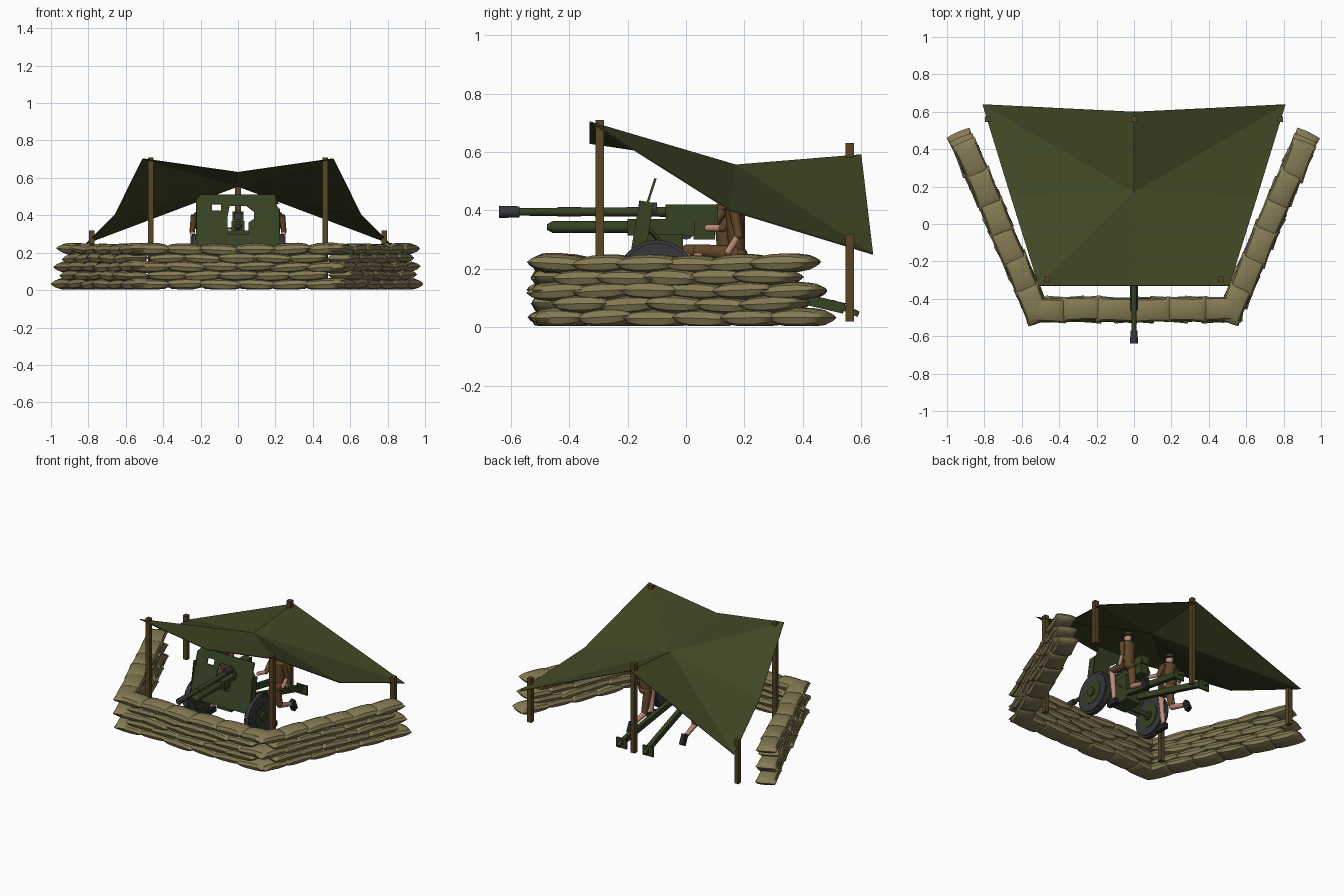
import bpy, bmesh, math, random
from mathutils import Vector, Matrix

if "Cube" in bpy.data.objects:
    bpy.data.objects.remove(bpy.data.objects["Cube"])
random.seed(4)

def material(name, r, g, b):
    m = bpy.data.materials.new(name)
    m.diffuse_color = (r, g, b, 1)
    m.use_nodes = True
    m.node_tree.nodes["Principled BSDF"].inputs["Base Color"].default_value = m.diffuse_color
    return m

SAND = material("sandbag_tan", .235, .195, .088)
TARP = material("canvas_green", .052, .062, .018)
GUN = material("gun_green", .036, .054, .017)
WOOD = material("post_brown", .095, .058, .018)
DARK = material("rubber_grey", .04, .04, .044)
CLOTH = material("uniform_brown", .12, .062, .022)
SKIN = material("skin", .50, .26, .19)
HAT = material("helmet_green", .045, .05, .022)
BOOT = material("boot_black", .02, .018, .018)

def finish(name, bm, mat, smooth=True):
    bmesh.ops.recalc_face_normals(bm, faces=bm.faces[:])
    me = bpy.data.meshes.new(name)
    bm.to_mesh(me)
    bm.free()
    me.materials.append(mat)
    if smooth:
        me.polygons.foreach_set("use_smooth", [True] * len(me.polygons))
        me.set_sharp_from_angle(angle=math.radians(40))
    ob = bpy.data.objects.new(name, me)
    bpy.context.collection.objects.link(ob)
    return ob

def aim(p, q):
    d = Vector(q) - Vector(p)
    rot = d.to_track_quat('Z', 'Y').to_matrix().to_4x4()
    return Matrix.Translation((Vector(p) + Vector(q)) / 2) @ rot, d.length

def tube(name, p, q, r1, r2, mat, n=12):
    bm = bmesh.new()
    m, length = aim(p, q)
    bmesh.ops.create_cone(bm, cap_ends=True, segments=n, radius1=r1, radius2=r2, depth=length, matrix=m)
    return finish(name, bm, mat)

def beam(name, p, q, w, h, mat):
    bm = bmesh.new()
    m, length = aim(p, q)
    bmesh.ops.create_cube(bm, size=1, matrix=m @ Matrix.Diagonal((w, h, length, 1)))
    return finish(name, bm, mat, False)

def box(name, lo, hi, mat):
    lo, hi = Vector(lo), Vector(hi)
    bm = bmesh.new()
    bmesh.ops.create_cube(bm, size=1, matrix=Matrix.Translation((lo + hi) / 2) @ Matrix.Diagonal((*(hi - lo), 1)))
    return finish(name, bm, mat, False)

def ball(name, c, s, mat, half=False):
    bm = bmesh.new()
    bmesh.ops.create_uvsphere(bm, u_segments=12, v_segments=8, radius=1)
    if half:
        bmesh.ops.bisect_plane(bm, geom=bm.verts[:] + bm.edges[:] + bm.faces[:],
                               plane_co=(0, 0, 0), plane_no=(0, 0, -1), clear_outer=True)
    bmesh.ops.transform(bm, matrix=Matrix.Translation(c) @ Matrix.Diagonal((*s, 1)), verts=bm.verts[:])
    return finish(name, bm, mat)

# Sandbags: two bulging sheets joined in a pinched seam
def add_bag(bm, c, angle, L, W, H, nu=8, nv=6):
    m = (Matrix.Translation(c) @ Matrix.Rotation(angle, 4, 'Z')
         @ Matrix.Rotation(random.uniform(-.06, .06), 4, 'Y'))
    new = []
    for side in (1, -1):
        rows = []
        for i in range(nu + 1):
            u = math.sin((i / nu - .5) * math.pi)
            row = []
            for j in range(nv + 1):
                v = math.sin((j / nv - .5) * math.pi)
                t = math.sqrt(max(0, (1 - abs(u) ** 2.6) * (1 - v ** 4)))
                p = Vector((u * L / 2 * (1 - .05 * v * v), v * W / 2 * (1 - .07 * (1 - u * u)), side * t * H / 2))
                p = m @ p
                p.z = max(p.z, .004)
                row.append(bm.verts.new(p))
            rows.append(row)
            new += row
        for i in range(nu):
            for j in range(nv):
                bm.faces.new((rows[i][j], rows[i + 1][j], rows[i + 1][j + 1], rows[i][j + 1]))
    bmesh.ops.remove_doubles(bm, verts=new, dist=.0006)

def wall(name, a, b, count, taper):
    a, b = Vector(a), Vector(b)
    d = (b - a).normalized()
    ang = math.atan2(d.y, d.x)
    step = (b - a).length / count
    bm = bmesh.new()
    for layer in range(5):
        shift = .5 if layer % 2 else 0
        n = count if (shift == 0 or taper == 0) else count - 1
        if taper == 0 and shift:
            n = count - 1
        for k in range(n):
            c = a + d * step * (k + .5 + shift)
            c += Vector((-d.y, d.x)) * random.uniform(-.006, .006) - d * taper * layer * (k / count)
            add_bag(bm, (c.x, c.y, .032 + layer * .046 + random.uniform(-.003, .004)), ang + random.uniform(-.05, .05),
                    step * random.uniform(1.12, 1.25), .134, random.uniform(.06, .07))
    return finish(name, bm, SAND)

wall("front_sandbag_wall", (-.56, -.458), (.56, -.458), 6, 0)
wall("right_sandbag_wall", (.502, -.505), (.931, .477), 6, .018)
wall("left_sandbag_wall", (-.502, -.505), (-.931, .477), 6, .018)

# Canvas roof: sagging middle with folds out to the corners
bm = bmesh.new()
R = [[bm.verts.new((s * x, y if s else yc, z if s else zc)) for s in (-1, 0, 1)]
     for x, y, z, yc, zc in ((.51, -.33, .703, -.33, .63), (.66, .15, .40, .17, .555), (.81, .64, .25, .60, .59))]
mid = R[1][1]
ring = [R[0][0], R[0][1], R[0][2], R[1][2], R[2][2], R[2][1], R[2][0], R[1][0]]
for i in range(8):
    bm.faces.new((ring[i], ring[(i + 1) % 8], mid))
roof = finish("canvas_roof", bm, TARP, False)
sol = roof.modifiers.new("thickness", 'SOLIDIFY')
sol.thickness = .004
sol.offset = 0

# Posts
for s, side in ((1, "right"), (-1, "left")):
    for nm, x, y, z0, z1 in (("front", .467, -.295, .02, .71), ("back", .782, .56, .02, .32)):
        box(f"{side}_{nm}_post", (s * x - .015, y - .015, z0), (s * x + .015, y + .015, z1), WOOD)
box("centre_back_post", (-.015, .545, .02), (.015, .575, .63), WOOD)

# Gun barrel, recoil cylinder and breech
tube("muzzle_brake", (0, -.64, .395), (0, -.57, .395), .021, .019, DARK)
tube("barrel", (0, -.57, .395), (0, -.05, .395), .013, .017, GUN)
tube("barrel_sleeve", (0, -.44, .395), (0, -.36, .395), .016, .016, GUN)
tube("barrel_collar", (0, -.145, .405), (0, -.10, .405), .022, .022, DARK)
tube("recoil_cylinder", (0, -.455, .343), (0, .02, .343), .021, .021, GUN)
tube("recoil_tip", (0, -.475, .343), (0, -.455, .343), .010, .021, GUN)
box("breech", (-.03, -.07, .365), (.03, .11, .42), GUN)
box("breech_block", (-.027, .025, .30), (.027, .10, .37), GUN)
box("cradle", (-.035, -.20, .315), (.035, .03, .37), GUN)
box("saddle", (-.055, -.15, .15), (.055, -.01, .32), GUN)

# Shield: a tilted plate with openings
cu = bpy.data.curves.new("shield_outline", 'CURVE')
cu.dimensions = '2D'
cu.fill_mode = 'BOTH'
cu.extrude = .004
outer = [(-.225, .20), (.225, .20), (.225, .43), (.20, .455), (.20, .51), (-.20, .51), (-.225, .48)]
gap = [(-.055, .30), (.055, .30), (.055, .36), (.085, .38), (.085, .42), (.045, .45), (-.045, .45), (-.055, .40)]
slot = [(-.14, .425), (-.09, .425), (-.09, .46), (-.14, .46)]
for pts in (outer, gap, slot):
    sp = cu.splines.new('POLY')
    sp.points.add(len(pts) - 1)
    for p, (x, z) in zip(sp.points, pts):
        p.co = (x, (z - .20) * 1.05, 0, 1)
    sp.use_cyclic_u = True
tmp = bpy.data.objects.new("shield_helper", cu)
bpy.context.collection.objects.link(tmp)
bpy.context.view_layer.update()
me = bpy.data.meshes.new_from_object(tmp.evaluated_get(bpy.context.evaluated_depsgraph_get()))
bpy.data.objects.remove(tmp)
me.materials.clear()
me.materials.append(GUN)
shield = bpy.data.objects.new("gun_shield", me)
bpy.context.collection.objects.link(shield)
shield.matrix_world = Matrix.Translation((0, -.205, .20)) @ Matrix.Rotation(math.radians(72), 4, 'X')

# Wheels, axle, trail legs and spades
tube("axle", (-.23, -.10, .16), (.23, -.10, .16), .016, .016, GUN)
for s, side in ((1, "right"), (-1, "left")):
    def X(o):
        return s * o
    for nm, o0, o1, r, mat in (("tyre", .205, .255, .128, DARK), ("tyre_tread", .215, .245, .14, DARK),
                               ("wheel_disc", .20, .258, .078, GUN), ("wheel_hub", .19, .27, .03, GUN)):
        tube(f"{side}_{nm}", (X(o0), -.10, .16), (X(o1), -.10, .16), r, r, mat, 20)
    beam(f"{side}_trail_leg", (X(.035), -.08, .21), (X(.095), .54, .065), .028, .036, GUN)
    beam(f"{side}_spade_arm", (X(.095), .50, .085), (X(.10), .59, .045), .02, .02, GUN)
    box(f"{side}_spade", (X(.10) - .04, .545, .02), (X(.10) + .04, .555, .085), GUN)
    beam(f"{side}_shield_brace", (X(.12), -.15, .36), (X(.05), -.02, .22), .012, .012, GUN)
    beam(f"{side}_shield_wing", (X(.222), -.165, .25), (X(.222), -.135, .43), .006, .05, GUN)
tube("hand_wheel", (-.075, .0, .33), (-.065, .0, .33), .03, .03, DARK)
tube("hand_wheel_shaft", (-.065, .0, .33), (-.02, .0, .33), .006, .006, DARK)

# Kneeling crew
def soldier(tag, x, y, s):
    def P(o, f, z):                      # o outward, f backward from the hips
        return (x + s * o, y + f, z)
    def limb(name, p, q, r1, r2, mat):
        tube(f"{tag}_{name}", p, q, r1, r2, mat, 10)
        ball(f"{tag}_{name}_joint", q, (r2, r2, r2), mat)
    torso = tube(f"{tag}_torso", P(0, 0, .25), P(0, -.01, .41), .036, .046, CLOTH)
    torso.data.transform(Matrix.Translation((0, y, 0)) @ Matrix.Diagonal((1, .75, 1, 1)) @ Matrix.Translation((0, -y, 0)))
    ball(f"{tag}_shoulders", P(0, -.01, .405), (.052, .032, .022), CLOTH)
    ball(f"{tag}_hips", P(0, 0, .25), (.043, .036, .028), CLOTH)
    tube(f"{tag}_neck", P(0, -.01, .41), P(0, -.012, .44), .014, .014, SKIN)
    ball(f"{tag}_head", P(0, -.014, .453), (.023, .027, .03), SKIN)
    ball(f"{tag}_helmet", P(0, -.012, .464), (.031, .034, .034), HAT, True)
    tube(f"{tag}_helmet_brim", P(0, -.012, .460), P(0, -.012, .465), .038, .032, HAT)
    # outer arm hangs, inner arm reaches for the breech
    limb("outer_upper_arm", P(.05, -.01, .40), P(.06, .005, .315), .018, .015, CLOTH)
    limb("outer_forearm", P(.06, .005, .315), P(.052, -.03, .26), .012, .012, SKIN)
    limb("inner_upper_arm", P(-.05, -.01, .40), P(-.06, -.05, .34), .018, .015, CLOTH)
    limb("inner_forearm", P(-.06, -.05, .34), P(-.085, -.10, .34), .012, .012, SKIN)
    # raised knee in front
    limb("front_thigh", P(.025, 0, .25), P(.03, -.13, .262), .029, .022, CLOTH)
    limb("front_shin", P(.03, -.13, .255), P(.03, -.11, .06), .02, .014, SKIN)
    beam(f"{tag}_front_boot", P(.03, -.08, .03), P(.03, -.16, .03), .03, .035, BOOT)
    # knee on the ground behind
    limb("back_thigh", P(-.02, 0, .25), P(-.01, .02, .11), .028, .022, CLOTH)
    limb("back_shin", P(-.01, .02, .10), P(.0, .14, .065), .019, .014, SKIN)
    beam(f"{tag}_back_boot", P(.0, .14, .085), P(.0, .17, .02), .03, .035, BOOT)

soldier("right_soldier", .185, .175, 1)
soldier("left_soldier", -.185, .135, -1)
